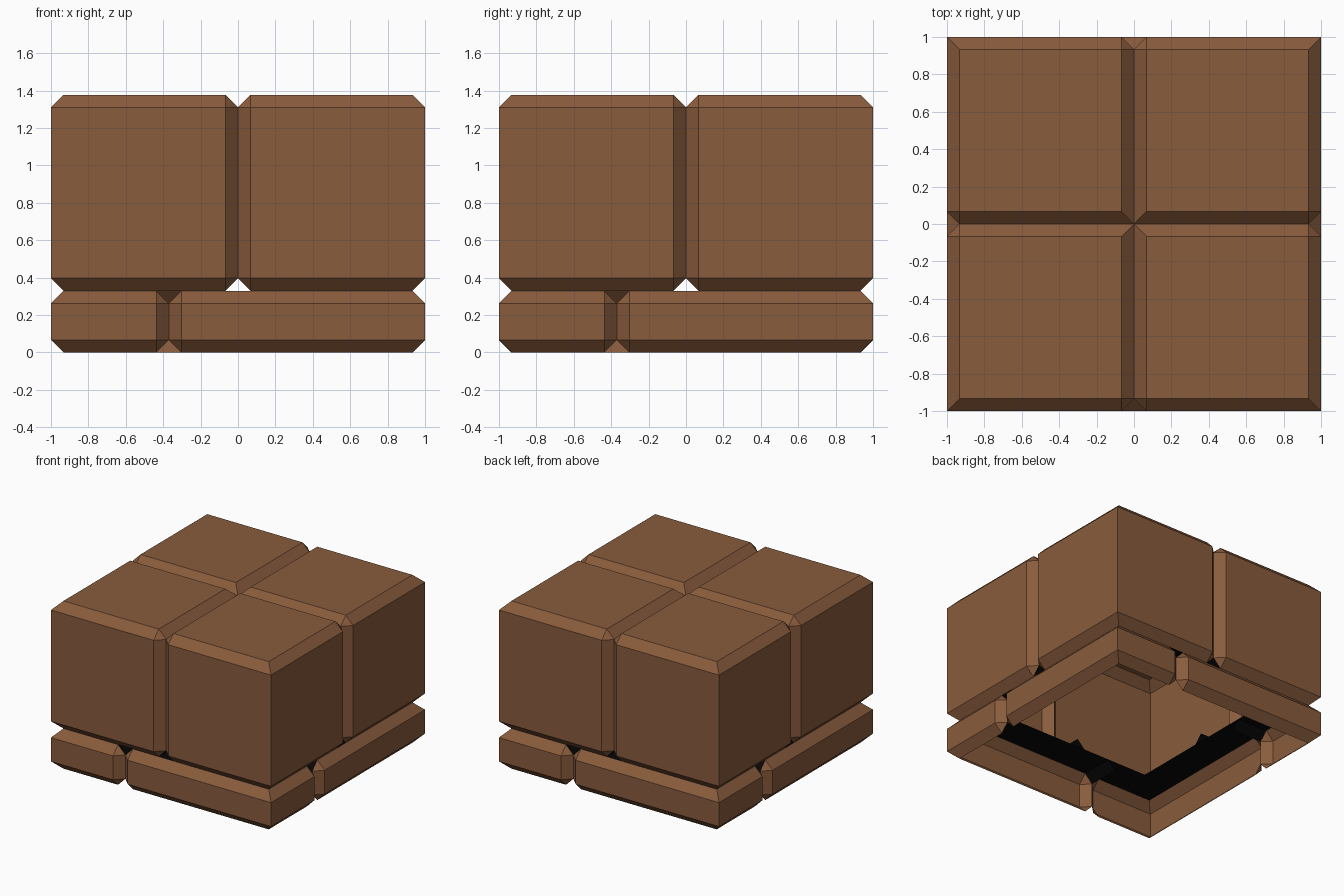
import bpy, bmesh, math
from mathutils import Matrix, Vector

if "Cube" in bpy.data.objects:
    bpy.data.objects.remove(bpy.data.objects["Cube"])

BEVEL = 0.067
LEDGE = 0.66      # inner limit of the dark ledge between the courses


def material(name, rgb):
    m = bpy.data.materials.new(name)
    m.diffuse_color = (*rgb, 1)
    m.use_nodes = True
    m.node_tree.nodes["Principled BSDF"].inputs["Base Color"].default_value = m.diffuse_color
    return m


brown = material("brown_stone", (0.250, 0.106, 0.046))
black = material("black_joint", (0.002, 0.002, 0.002))


def stone(name, inner, z0, z1, upper, turn):
    """Open bevelled stone at the front right corner, turned about z."""
    bm = bmesh.new()
    size = 1 - inner
    bmesh.ops.create_cube(bm, size=1)
    bmesh.ops.scale(bm, vec=(size, size, z1 - z0), verts=bm.verts)
    # stretch so that x runs inner..1 and y runs -1..far
    far = 0 if upper else -0.37
    for v in bm.verts:
        v.co.x = 1 if v.co.x > 0 else inner
        v.co.y = far if v.co.y > 0 else -1
        v.co.z = z1 if v.co.z > 0 else z0

    # bevel everything except the outer and inner upright corner edges
    def sharp(e):
        a, b = e.verts[0].co, e.verts[1].co
        upright = abs(a.z - b.z) > 0.01
        return upright and ((a.x > 0.9) == (a.y < -0.9))
    edges = [e for e in bm.edges if not sharp(e)]
    bmesh.ops.bevel(bm, geom=edges, offset=BEVEL, offset_type='OFFSET',
                    segments=1, profile=0.5, affect='EDGES')
    bm.normal_update()

    # drop hidden faces, darken those lying in the joint
    drop = []
    for f in bm.faces:
        n = f.normal
        joint_side = n.z < -0.6 if upper else n.z > 0.6
        inward = n.x < -0.6 or n.y > 0.6
        flat = abs(n.z) > 0.9
        if n.x < -0.9 or n.y > 0.9:
            drop.append(f)
        elif not upper and n.z < -0.6 and (flat or inward):
            drop.append(f)
        elif joint_side and (flat or inward):
            f.material_index = 1
    bmesh.ops.delete(bm, geom=drop, context='FACES')

    # trim the dark faces to a ledge
    for co, no in (((LEDGE, 0, 0), (1, 0, 0)), ((0, -LEDGE, 0), (0, 1, 0))):
        dark = [f for f in bm.faces if f.material_index == 1]
        geom = dark + list({e for f in dark for e in f.edges}) \
            + list({v for f in dark for v in f.verts})
        bmesh.ops.bisect_plane(bm, geom=geom, plane_co=co, plane_no=no)
    trim = []
    for f in bm.faces:
        c = f.calc_center_median()
        if f.material_index == 1 and c.x < LEDGE and c.y > -LEDGE:
            trim.append(f)
    bmesh.ops.delete(bm, geom=trim, context='FACES')

    bmesh.ops.rotate(bm, verts=bm.verts, cent=Vector(),
                     matrix=Matrix.Rotation(turn, 3, 'Z'))
    me = bpy.data.meshes.new(name)
    bm.to_mesh(me)
    bm.free()
    me.materials.append(brown)
    me.materials.append(black)
    ob = bpy.data.objects.new(name, me)
    bpy.context.collection.objects.link(ob)


# Pinwheel course of low bricks, then four big blocks on top
for i in range(4):
    stone(f"base_brick_{i + 1}", -0.37, 0.0, 0.33, False, i * math.pi / 2)
    stone(f"top_block_{i + 1}", 0.0, 0.33, 1.378, True, i * math.pi / 2)
